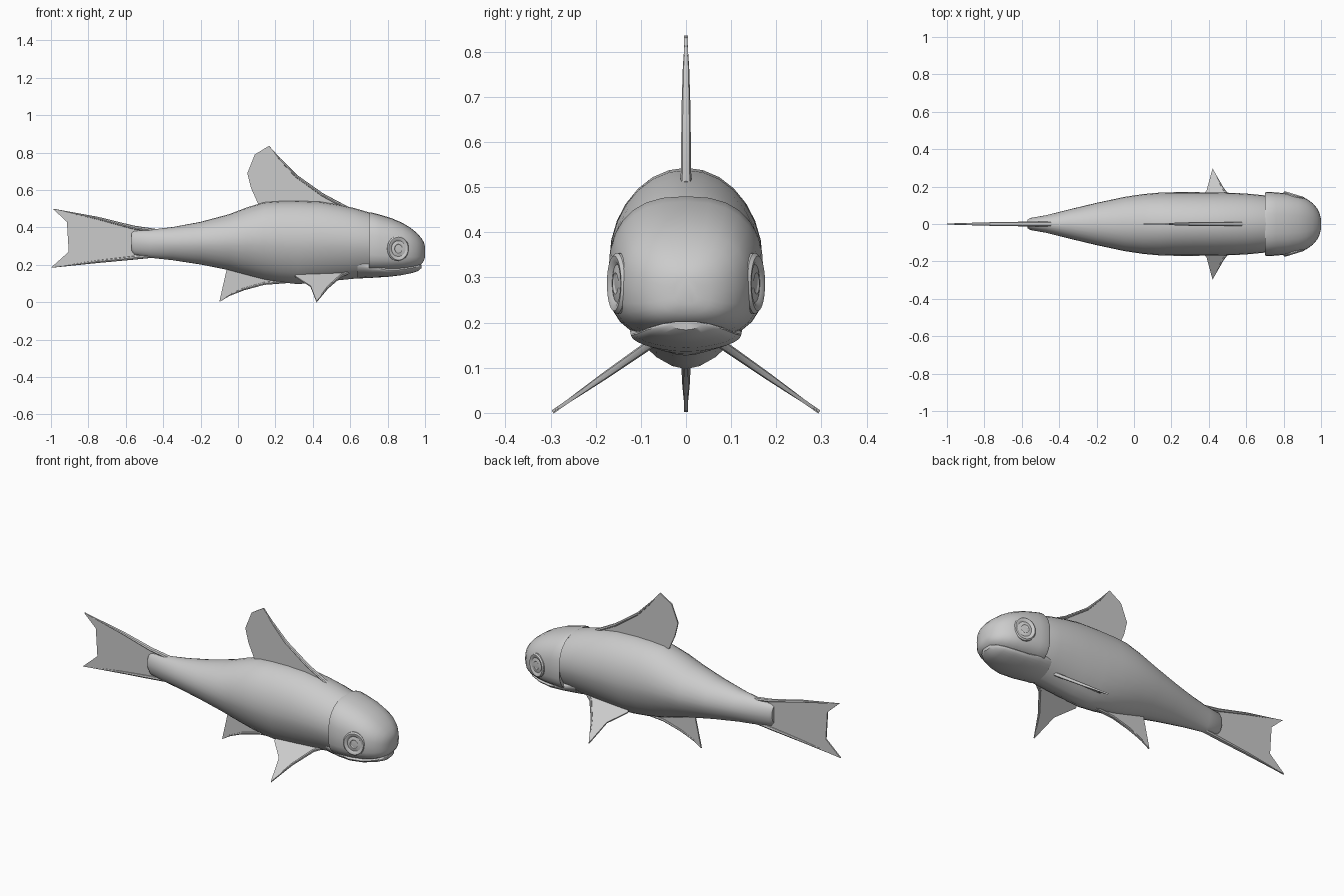
import bpy, bmesh, math
from mathutils import Matrix, Vector

if "Cube" in bpy.data.objects:
    bpy.data.objects.remove(bpy.data.objects["Cube"])

grey = bpy.data.materials.new("plain grey")
grey.diffuse_color = (0.6, 0.6, 0.6, 1)
grey.use_nodes = True
grey.node_tree.nodes["Principled BSDF"].inputs["Base Color"].default_value = grey.diffuse_color


def finish(bm, name, angle=40):
    bmesh.ops.recalc_face_normals(bm, faces=bm.faces)
    me = bpy.data.meshes.new(name)
    bm.to_mesh(me)
    bm.free()
    ob = bpy.data.objects.new(name, me)
    bpy.context.collection.objects.link(ob)
    me.materials.append(grey)
    bpy.ops.object.select_all(action='DESELECT')
    ob.select_set(True)
    bpy.context.view_layer.objects.active = ob
    bpy.ops.object.shade_smooth_by_angle(angle=math.radians(angle))
    return ob


def skin(bm, rings):
    """Bridge successive closed rings and cap both ends."""
    vs = [[bm.verts.new(p) for p in r] for r in rings]
    n = len(vs[0])
    for a, b in zip(vs, vs[1:]):
        for i in range(n):
            j = (i + 1) % n
            bm.faces.new((a[i], a[j], b[j], b[i]))
    bm.faces.new(vs[0])
    bm.faces.new(vs[-1])


def loft(name, stations, up, down, mid=0.53, n=28):
    """Stations are (x, top, bottom, half width); up/down are superellipse powers."""
    bm = bmesh.new()
    rings = []
    for x, top, bot, hw in stations:
        zc = bot + (top - bot) * mid
        ring = []
        for k in range(n):
            a = 2 * math.pi * k / n
            c, s = math.cos(a), math.sin(a)
            e = 2 / (up if s >= 0 else down)
            y = hw * math.copysign(abs(c) ** e, c)
            h = (top - zc) if s >= 0 else (zc - bot)
            ring.append((x, y, zc + h * math.copysign(abs(s) ** e, s)))
        rings.append(ring)
    skin(bm, rings)
    return finish(bm, name)


# Body, tail stump to behind the head
loft("body", [
    (-.57, .37, .275, .022), (-.555, .382, .255, .032), (-.47, .388, .238, .047),
    (-.35, .402, .225, .077), (-.2, .43, .202, .113), (-.05, .47, .172, .145),
    (.05, .508, .145, .160), (.14, .535, .122, .168), (.22, .541, .108, .170),
    (.32, .543, .097, .170), (.44, .538, .108, .169), (.54, .522, .118, .166),
    (.62, .504, .126, .161), (.7, .481, .132, .153), (.78, .445, .15, .13)], 2, 1.75)

# Head with the gill cover standing proud at its rear edge
loft("head", [
    (.715, .46, .185, .145), (.70, .478, .165, .168), (.715, .480, .163, .172),
    (.76, .468, .163, .169), (.82, .450, .166, .163), (.88, .424, .172, .150),
    (.92, .400, .180, .136), (.955, .372, .191, .112), (.98, .344, .204, .083),
    (.993, .322, .220, .055), (1.0, .30, .24, .025)], 2.5, 3.0, .45)

# Lower jaw
loft("lower_jaw", [
    (.64, .24, .127, .110), (.72, .21, .131, .125), (.8, .187, .136, .122),
    (.87, .187, .144, .110), (.93, .195, .156, .088), (.965, .201, .168, .062),
    (.982, .203, .184, .035)], 2.5, 1.8, .7)

# Eyes: turned rim, hollow and raised pupil
profile = [(.058, -.03), (.060, .004), (.054, .011), (.045, .010), (.037, .004),
           (.027, .007), (.021, .008), (.014, .003), (.004, .002)]
for side in (1, -1):
    bm = bmesh.new()
    rings = []
    for r, d in profile:
        rings.append([(r * math.cos(t), d, 1.13 * r * math.sin(t))
                      for t in (2 * math.pi * k / 28 for k in range(28))])
    skin(bm, rings)
    bm.transform(Matrix.Rotation(math.radians(-17), 4, 'Z'))
    bm.transform(Matrix.Translation((.855, .149, .287)))
    bm.transform(Matrix.Diagonal((1, side, 1, 1)))
    finish(bm, "eye_left" if side > 0 else "eye_right")


def flat(x, z):
    return Vector((x, 0, z))


def fin(name, outline, spines, place=flat, normal=Vector((0, 1, 0)), t=.004):
    """Thin membrane plus tapering spines given as (x, z, radius)."""
    bm = bmesh.new()
    rings = [[place(x, z) + normal * s for x, z in outline] for s in (t, -t)]
    skin(bm, rings)
    for spine in spines:
        rings = []
        for i, (x, z, r) in enumerate(spine):
            a, b = spine[max(i - 1, 0)], spine[min(i + 1, len(spine) - 1)]
            d = (place(b[0], b[1]) - place(a[0], a[1])).normalized()
            side = d.cross(normal).normalized()
            c = place(x, z)
            rings.append([c + normal * r * math.cos(k * math.pi / 4)
                          + side * r * .8 * math.sin(k * math.pi / 4) for k in range(8)])
        skin(bm, rings)
    return finish(bm, name)


# Dorsal fin
fin("dorsal_fin",
    [(.57, .50), (.45, .58), (.30, .69), (.21, .785), (.165, .836), (.09, .79),
     (.05, .69), (.07, .61), (.115, .51)],
    [[(.58, .505, .012), (.45, .575, .011), (.31, .675, .010), (.22, .768, .007),
      (.166, .834, .002)]])

# Anal fin
fin("anal_fin",
    [(-.055, .20), (-.1, .002), (-.05, .032), (.03, .065), (.14, .093), (.27, .108), (.30, .17)],
    [[(.3, .115, .012), (.14, .101, .010), (.03, .071, .009), (-.05, .037, .006),
      (-.098, .004, .002)]])

# Tail fin
fin("tail_fin",
    [(-.5, .375), (-.75, .452), (-.99, .5), (-.915, .43), (-.905, .27), (-1, .185),
     (-.75, .213), (-.5, .25)],
    [[(-.44, .382, .013), (-.56, .400, .013), (-.75, .449, .010), (-.988, .498, .003)],
     [(-.44, .250, .013), (-.56, .238, .013), (-.75, .218, .010), (-.996, .187, .003)]])

# Paired pectoral fins, splayed outward and down
for side in (1, -1):
    def splay(x, z, side=side):
        return Vector((x, side * (.068 + (.16 - z) * 1.44), z))
    fin("pectoral_fin_left" if side > 0 else "pectoral_fin_right",
        [(.60, .168), (.55, .137), (.48, .075), (.42, .002), (.388, .085), (.305, .138),
         (.33, .175)],
        [[(.61, .168, .010), (.55, .143, .010), (.48, .081, .008), (.445, .038, .005),
          (.421, .004, .002)]],
        splay, Vector((0, side * .57, .82)))
